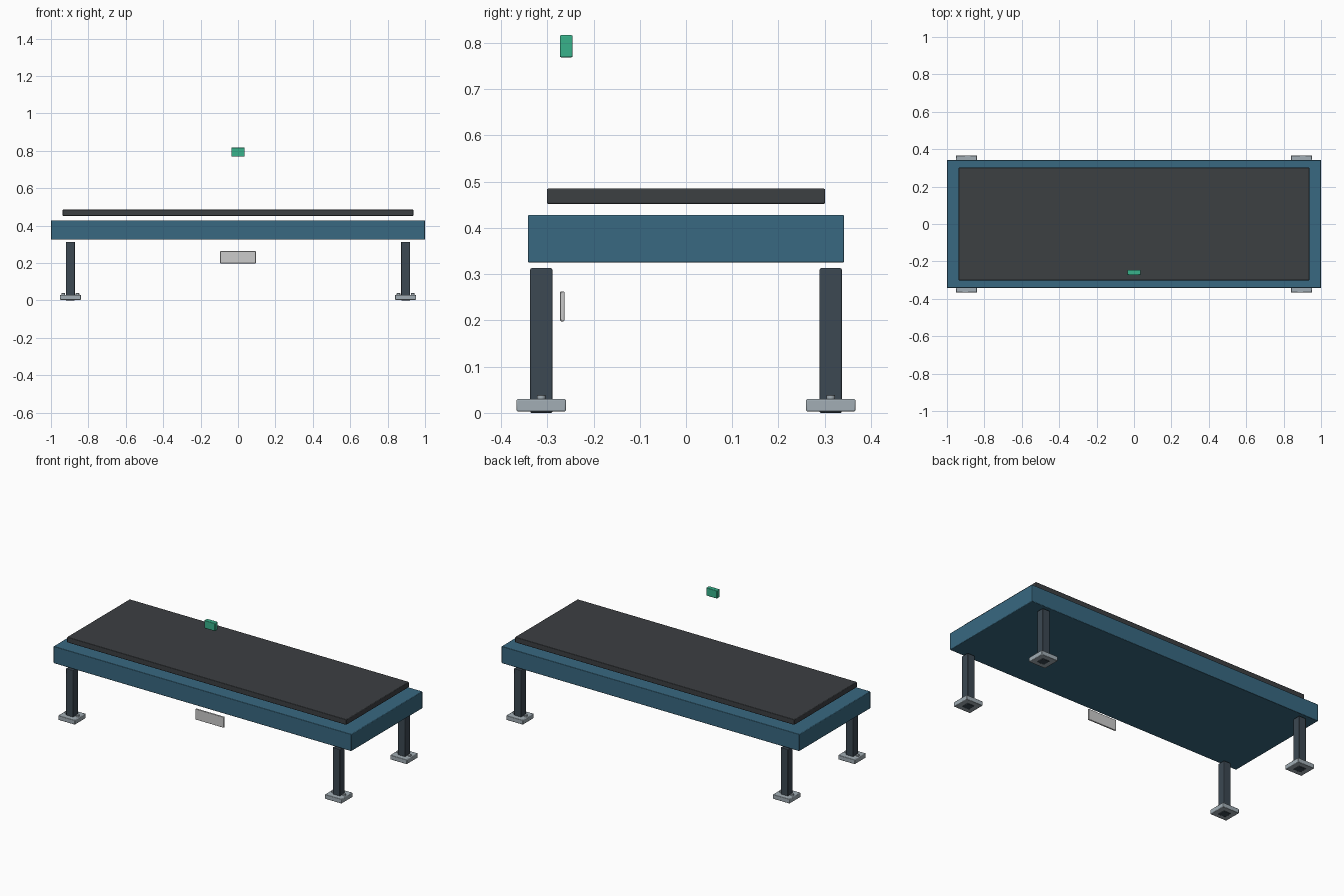
import bpy

if "Cube" in bpy.data.objects:
    bpy.data.objects.remove(bpy.data.objects["Cube"])


def material(name, color):
    m = bpy.data.materials.new(name)
    m.diffuse_color = (*color, 1)
    m.use_nodes = True
    m.node_tree.nodes["Principled BSDF"].inputs["Base Color"].default_value = m.diffuse_color
    return m


BLUE = material("blue_paint", (0.04, 0.14, 0.22))
PAD = material("dark_pad", (0.045, 0.05, 0.055))
SLATE = material("slate_steel", (0.045, 0.065, 0.085))
STEEL = material("pale_steel", (0.36, 0.42, 0.46))
PLATE = material("plate_grey", (0.55, 0.58, 0.57))
GREEN = material("green_plastic", (0.04, 0.45, 0.26))


def finish(name, mat, bevel, segments=2):
    o = bpy.context.object
    o.name = name
    o.data.materials.append(mat)
    b = o.modifiers.new("soft_edges", "BEVEL")
    b.width = bevel
    b.segments = segments
    b.limit_method = "ANGLE"
    bpy.ops.object.shade_smooth_by_angle()
    return o


def box(name, x, y, z, mat, bevel=0.003):
    """Bevelled box spanning the (min, max) pairs x, y, z."""
    spans = (x, y, z)
    bpy.ops.mesh.primitive_cube_add(size=1, location=[(a + b) / 2 for a, b in spans])
    bpy.context.object.scale = [b - a for a, b in spans]
    bpy.ops.object.transform_apply(location=False, rotation=False, scale=True)
    return finish(name, mat, bevel)


def around(c, half):
    return (c - half, c + half)


# Bed frame and the pad above it
box("frame", (-1, 1), (-0.342, 0.342), (0.325, 0.428), BLUE)
box("pad", (-0.938, 0.938), (-0.301, 0.301), (0.452, 0.485), PAD)

# Four legs, each with a foot plate and two bolts
for side, sx in (("left", -1), ("right", 1)):
    for end, sy in (("front", -1), ("back", 1)):
        x, y = sx * 0.896, sy * 0.313
        tag = f"{end}_{side}"
        box(f"{tag}_leg", around(x, 0.024), around(y, 0.024), (0, 0.313), SLATE)
        box(f"{tag}_foot", around(x, 0.056), around(y, 0.0535), (0.003, 0.03), STEEL)
        for i, dx in enumerate((-0.038, 0.038)):
            bpy.ops.mesh.primitive_cylinder_add(vertices=16, radius=0.0095, depth=0.012,
                                                location=(x + dx, y, 0.033))
            finish(f"{tag}_bolt_{i + 1}", STEEL, 0.0015, 1)

# Small plate below the front edge and small block above the pad
box("front_plate", (-0.095, 0.095), (-0.272, -0.263), (0.198, 0.263), PLATE, 0.002)
box("green_block", (-0.036, 0.036), (-0.273, -0.245), (0.769, 0.817), GREEN)
